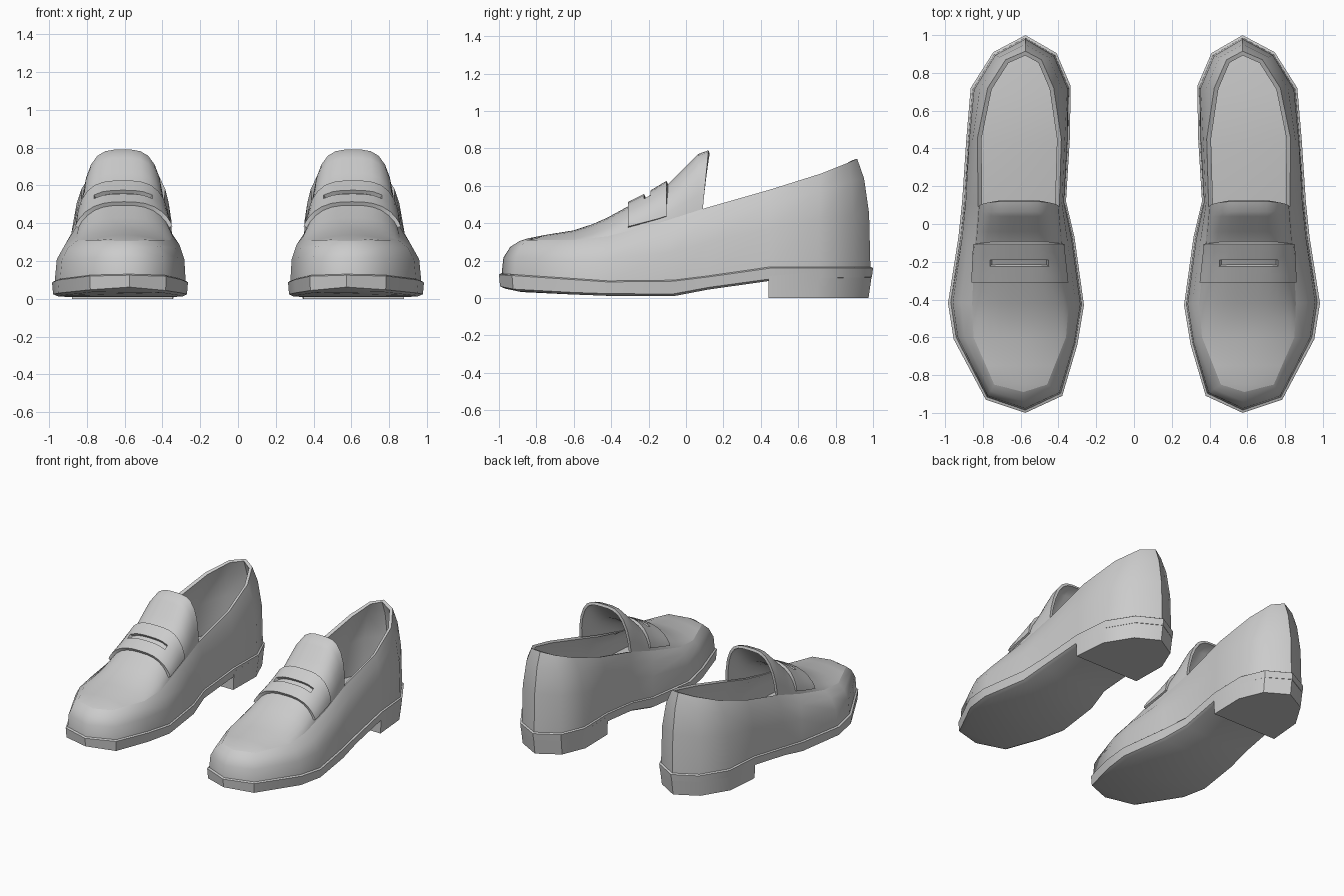
import bpy, math

if "Cube" in bpy.data.objects:
    bpy.data.objects.remove(bpy.data.objects["Cube"])

# sole outline, toe to heel: inner (x, y), outer (x, y)
BASE = [(.575, -1, .575, -1), (.38, -.91, .785, -.93), (.30, -.64, .955, -.61),
        (.265, -.43, .985, -.42), (.315, -.07, .93, -.07), (.36, .12, .91, .12),
        (.34, .45, .888, .45), (.335, .73, .865, .72), (.41, .905, .745, .91),
        (.575, 1, .575, 1)]
# apron seam, then opening rim: y, inner x, outer x, z
RIM = [(-.89, .585, .585, .305), (-.85, .46, .74, .31), (-.6, .36, .85, .31),
       (-.42, .345, .857, .33), (-.15, .375, .845, .40), (.1, .395, .825, .48),
       (.45, .385, .83, .58), (.72, .425, .775, .665), (.87, .49, .68, .725),
       (.915, .575, .575, .745)]
Z_TOP = [(-1, .13), (-.7, .11), (-.4, .09), (-.07, .095), (.12, .118), (.45, .165), (1, .165)]
Z_BOT = [(-1, .05), (-.9, .03), (-.45, .012), (-.07, .01), (.12, .045), (.45, .09), (1, .1)]
N = len(BASE)


def interp(table, y, col=1):
    if y <= table[0][0]:
        return table[0][col]
    for a, b in zip(table, table[1:]):
        if y <= b[0]:
            t = (y - a[0]) / (b[0] - a[0])
            return a[col] + (b[col] - a[col]) * t
    return table[-1][col]


def loop(rows):
    """Counter-clockwise loop: outer side toe to heel, inner side back again."""
    return [r[1] for r in rows] + [r[0] for r in rows[-2:0:-1]]


def inset(p, d):
    return (.6 + (p[0] - .6) * (1 - 2.6 * d), p[1] * (1 - d))


def build(name, verts, faces, thick=0, angle=35):
    me = bpy.data.meshes.new(name)
    me.from_pydata(verts, [], faces)
    me.validate()
    ob = bpy.data.objects.new(name, me)
    bpy.context.collection.objects.link(ob)
    w = ob.modifiers.new("weld", 'WELD')
    w.merge_threshold = .0005
    if thick:
        s = ob.modifiers.new("thickness", 'SOLIDIFY')
        s.thickness, s.offset = thick, -1
    m = ob.modifiers.new("pair", 'MIRROR')
    m.use_mirror_merge = False
    bpy.ops.object.select_all(action='DESELECT')
    ob.select_set(True)
    bpy.context.view_layer.objects.active = ob
    bpy.ops.object.convert(target='MESH')
    bpy.ops.object.shade_smooth_by_angle(angle=math.radians(angle))
    return ob


def ring_faces(levels, n):
    return [(k*n + i, k*n + (i+1) % n, (k+1)*n + (i+1) % n, (k+1)*n + i)
            for k in range(levels - 1) for i in range(n)]


def cap(start, n, up):
    """Close a loop with cross strips so it follows the curve of the sole."""
    out = []
    for i in range(n // 2):
        f = [start + i, start + i + 1, start + (n - i - 1) % n, start + (n - i) % n]
        f = list(dict.fromkeys(f))
        out.append(f if up else f[::-1])
    return out


base = loop([((a, b), (c, d)) for a, b, c, d in BASE])
rim = loop([((xi, y, z), (xo, y, z)) for y, xi, xo, z in RIM])
L = len(base)

# sole with narrow welt
sole = []
for d, table, dz in ((.035, Z_BOT, 0), (.006, Z_BOT, .012), (0, Z_TOP, -.005), (.008, Z_TOP, 0), (.05, Z_TOP, .005)):
    for p in base:
        x, y = inset(p, d)
        sole.append((x, y, interp(table, p[1]) + dz))
build("sole", sole, ring_faces(5, L) + cap(0, L, False) + cap(4 * L, L, True))

# heel block
hb = base[6:L - 5]
n = len(hb)
heel = [((.6 + (x - .6) * s, .44 if y < .5 else y - (1 - s) * .8, z))
        for s, z in ((.97, 0), (.995, .14)) for x, y in hb]
build("heel", heel, ring_faces(2, n) + [tuple(range(n))[::-1], tuple(range(n, 2 * n))])

# side walls and heel counter
side = []
for t, h in ((0, 0), (.1, .5), (.48, .82), (1, 1)):
    for p, r in zip(base, rim):
        x, y = inset(p, .014)
        z = interp(Z_TOP, p[1]) - .003
        side.append((x + (r[0] - x) * t, y + (r[1] - y) * t, z + (r[2] - z) * h))
build("side_walls", side, ring_faces(4, L), thick=.024, angle=50)


def arch(name, ridge, ys, lift=0, thick=.02, skip=None, seg=14):
    """Sheet arched from the inner seam to the outer seam."""
    verts, faces = [], []
    for y in ys:
        xi, xo, ze = (interp(RIM, y, c) for c in (1, 2, 3))
        top = interp(ridge, y)
        k = min(1, max(0, (y + .7) / .7))
        for c in range(seg + 1):
            u = -math.sin(math.pi / 2 * (1 - 2 * c / seg))
            s = max(0, 1 - abs(u) ** (2 + 1.6 * k)) ** (1 - .45 * k)
            back = .03 * s if y > .08 else 0
            verts.append(((xi + xo) / 2 + u * ((xo - xi) / 2 + lift * .4), y + back,
                          ze + (top - ze) * s + lift))
    w = seg + 1
    for r in range(len(ys) - 1):
        for c in range(seg):
            if not (skip and r == skip and 4 <= c < seg - 4):
                faces.append((r*w + c, r*w + c + 1, (r+1)*w + c + 1, (r+1)*w + c))
    return build(name, verts, faces, thick, 45)


# apron rising into the tongue
RIDGE = [(-.89, .305), (-.85, .318), (-.75, .338), (-.6, .362), (-.5, .395), (-.42, .43),
         (-.31, .49), (-.2, .545), (-.1, .605), (0, .705), (.065, .77), (.09, .79)]
arch("apron_and_tongue", RIDGE,
     [-.89, -.85, -.75, -.6, -.5, -.42, -.31, -.2, -.15, -.1, -.04, 0, .04, .065, .09])

# saddle strap with slot
arch("saddle_strap", RIDGE, [-.31, -.27, -.225, -.19, -.15, -.105], lift=.024, thick=.024, skip=2)
